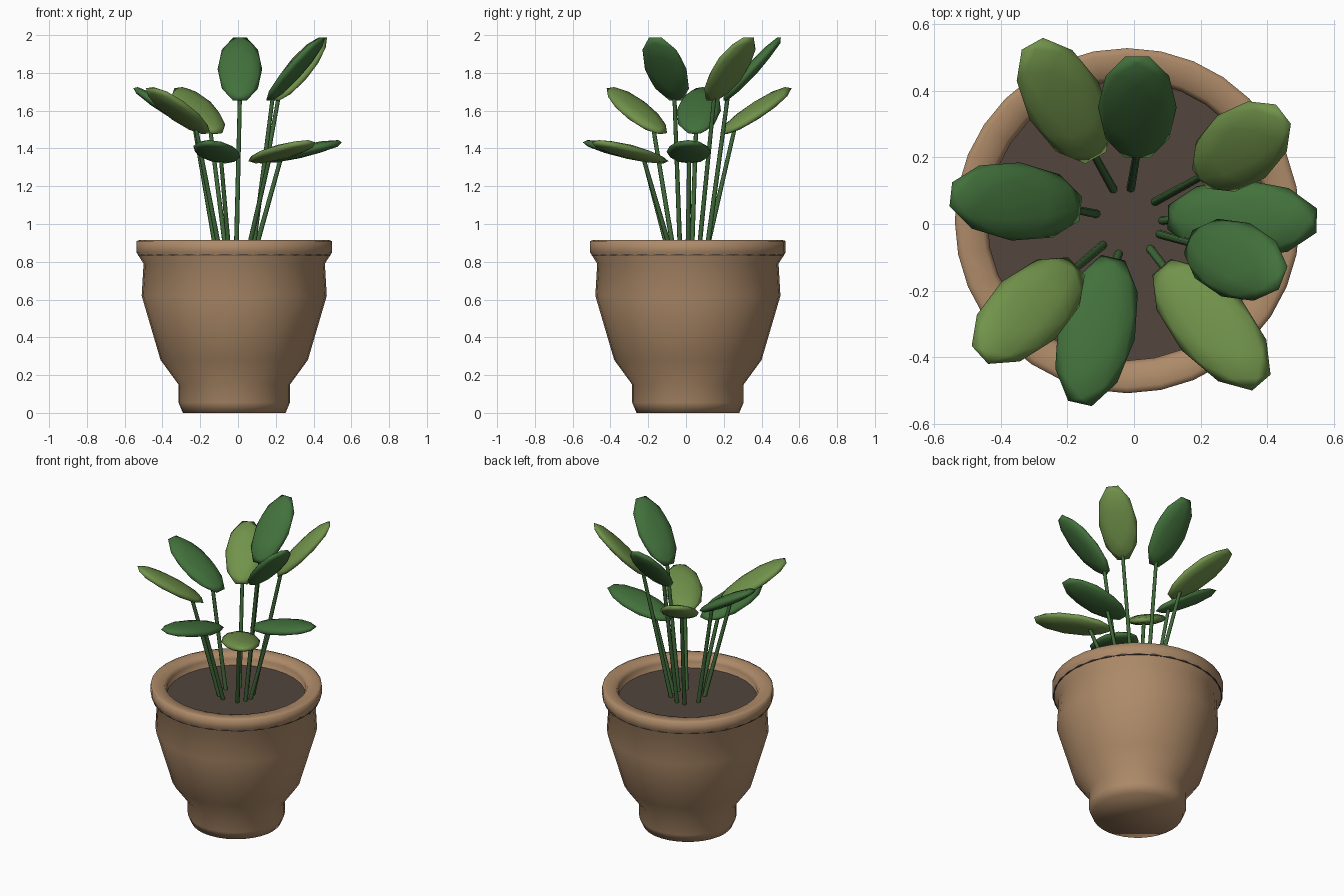
import bpy, bmesh, math
from mathutils import Vector, Matrix

if "Cube" in bpy.data.objects:
    bpy.data.objects.remove(bpy.data.objects["Cube"])


def material(name, rgb):
    m = bpy.data.materials.new(name)
    m.diffuse_color = (*rgb, 1)
    m.use_nodes = True
    m.node_tree.nodes["Principled BSDF"].inputs["Base Color"].default_value = m.diffuse_color
    return m


CLAY = material("clay", (0.42, 0.255, 0.14))
SOIL = material("soil", (0.085, 0.060, 0.048))
DARK = material("dark_green", (0.055, 0.165, 0.045))
LIGHT = material("light_green", (0.165, 0.29, 0.07))
STEM = material("stem_green", (0.05, 0.14, 0.04))
CENTRE = Vector((-0.02, 0.01, 0))


def make_object(name, bm, mat):
    bmesh.ops.recalc_face_normals(bm, faces=bm.faces)
    for f in bm.faces:
        f.smooth = True
    me = bpy.data.meshes.new(name)
    bm.to_mesh(me)
    bm.free()
    me.materials.append(mat)
    ob = bpy.data.objects.new(name, me)
    bpy.context.collection.objects.link(ob)
    return ob


def lathe(name, profile, mat, sides=32):
    bm = bmesh.new()
    rings = [[bm.verts.new((r * math.cos(2 * math.pi * i / sides),
                            r * math.sin(2 * math.pi * i / sides), z))
              for i in range(sides)] for r, z in profile]
    for a, b in zip(rings, rings[1:]):
        for i in range(sides):
            j = (i + 1) % sides
            bm.faces.new((a[i], a[j], b[j], b[i]))
    bm.faces.new(rings[0])
    bm.faces.new(rings[-1])
    ob = make_object(name, bm, mat)
    ob.location = CENTRE
    return ob


# Pot: foot, belly, neck, rolled rim and inner wall
lathe("pot", [(0.272, 0), (0.295, 0.055), (0.295, 0.15), (0.39, 0.28),
              (0.49, 0.62), (0.48, 0.79), (0.518, 0.85), (0.518, 0.91),
              (0.50, 0.915), (0.435, 0.91), (0.42, 0.885), (0.42, 0.80)], CLAY)

# Soil disc, turned half a step so its corners just meet the outer wall
soil = lathe("soil", [(0.5115, 0.832), (0.5115, 0.842)], SOIL)
soil.rotation_euler.z = math.pi / 32
for p in soil.data.polygons:
    p.use_smooth = False


# Leaf: flattened ellipsoid between base and tip, kept level across its width
def leaf(name, base, tip, mat):
    axis = (tip - base).normalized()
    side = Vector((0, 0, 1)).cross(axis).normalized()
    up = axis.cross(side)
    rot = Matrix((axis, side, up)).transposed().to_4x4()
    half = (tip - base).length / 2
    bm = bmesh.new()
    bmesh.ops.create_icosphere(
        bm, subdivisions=2, radius=1,
        matrix=Matrix.Translation((base + tip) / 2) @ rot
        @ Matrix.Diagonal((half, 0.118, 0.034, 1)))
    make_object(name, bm, mat)


# Stem: thin rod from the soil into the leaf
def stem(name, start, end):
    d = end - start
    bm = bmesh.new()
    bmesh.ops.create_cone(
        bm, cap_ends=True, segments=8, radius1=0.013, radius2=0.011,
        depth=d.length,
        matrix=Matrix.Translation((start + end) / 2)
        @ d.to_track_quat('Z', 'Y').to_matrix().to_4x4())
    make_object(name, bm, STEM)
    bpy.data.objects[name].data.set_sharp_from_angle(angle=math.radians(50))


# Tier: leaf base height, tip height, where the stem joins along the leaf
TIERS = {"low": (1.33, 1.435, 0.3), "mid": (1.475, 1.725, 0.2), "high": (1.645, 1.995, 0.1)}

# Plants around the pot: tier, stem foot, leaf base, leaf tip
PLANTS = [
    ("low", (0.08, 0.01), (0.09, 0.02), (0.56, 0.01)),
    ("high", (0.06, 0.065), (0.19, 0.13), (0.455, 0.335)),
    ("high", (-0.01, 0.105), (0.01, 0.19), (0.01, 0.51)),
    ("mid", (-0.06, 0.10), (-0.11, 0.19), (-0.31, 0.55)),
    ("mid", (-0.11, 0.03), (-0.15, 0.045), (-0.56, 0.09)),
    ("mid", (-0.09, -0.06), (-0.165, -0.12), (-0.47, -0.40)),
    ("low", (-0.045, -0.085), (-0.06, -0.09), (-0.165, -0.55)),
    ("low", (0.045, -0.07), (0.075, -0.12), (0.39, -0.485)),
    ("high", (0.075, -0.03), (0.155, -0.05), (0.455, -0.165)),
]
for i, (tier, foot, b, t) in enumerate(PLANTS):
    z0, z1, join = TIERS[tier]
    base, tip = Vector((*b, z0)), Vector((*t, z1))
    leaf(f"leaf_{i + 1}", base, tip, LIGHT if i % 2 else DARK)
    stem(f"stem_{i + 1}", Vector((*foot, 0.82)), base.lerp(tip, join))
